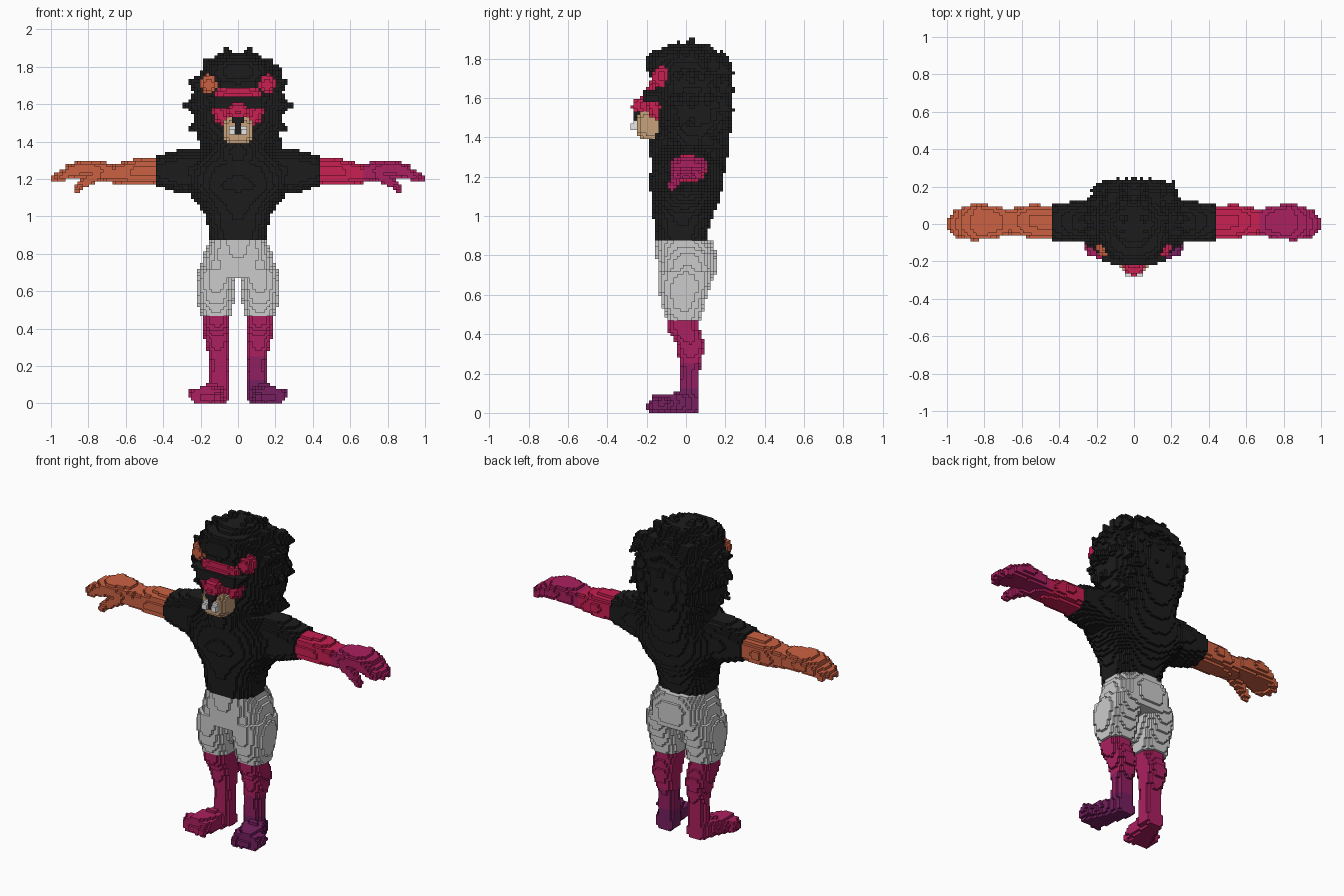
import bpy
import math
from mathutils import Vector

if "Cube" in bpy.data.objects:
    bpy.data.objects.remove(bpy.data.objects["Cube"], do_unlink=True)

CELL = 1 / 64      # edge length of one building block
cells = {}         # block position -> part name


def fill(part, low, high, inside):
    """Give a part every block whose centre passes the inside test."""
    ranges = [range(math.floor(a / CELL), math.ceil(b / CELL) + 1) for a, b in zip(low, high)]
    for i in ranges[0]:
        for j in ranges[1]:
            for k in ranges[2]:
                if k >= 0 and -64 <= i < 64:
                    centre = Vector((i + .5, j + .5, k + .5)) * CELL
                    if inside(centre):
                        cells[i, j, k] = part


def blob(part, at, size, power=2):
    """Ellipsoid; a higher power makes it boxier."""
    at, size = Vector(at), Vector(size)

    def inside(p):
        return sum(abs((p[n] - at[n]) / size[n]) ** power for n in range(3)) <= 1
    fill(part, at - size, at + size, inside)


def spike(part, start, end, thick, thin):
    """Tapered round-ended rod."""
    start, end = Vector(start), Vector(end)
    line = end - start
    pad = Vector((thick, thick, thick))

    def inside(p):
        t = max(0, min(1, (p - start).dot(line) / line.length_squared))
        return (p - start - line * t).length <= thick + (thin - thick) * t
    low = Vector(map(min, start, end)) - pad
    high = Vector(map(max, start, end)) + pad
    fill(part, low, high, inside)


def loft(part, axis, rows, side=1, power=2.4):
    """Rounded sections along an axis: station, two centres, two radii."""
    u, v = [n for n in range(3) if n != axis]
    rows = [list(r) for r in sorted(rows)]
    for r in rows:
        if axis == 0:
            r[0] *= side
        else:
            r[1] *= side
    rows.sort()

    def inside(p):
        for a, b in zip(rows, rows[1:]):
            if a[0] <= p[axis] <= b[0]:
                t = (p[axis] - a[0]) / (b[0] - a[0])
                cu, cv, ru, rv = [m + (n - m) * t for m, n in zip(a[1:], b[1:])]
                return abs((p[u] - cu) / ru) ** power + abs((p[v] - cv) / rv) ** power <= 1
        return False
    low, high = [0, 0, 0], [0, 0, 0]
    low[axis], high[axis] = rows[0][0], rows[-1][0]
    for n, c in ((u, 1), (v, 2)):
        low[n] = min(r[c] - r[c + 2] for r in rows)
        high[n] = max(r[c] + r[c + 2] for r in rows)
    fill(part, low, high, inside)


X, Y, Z = range(3)
SIDES = (("left", 1), ("right", -1))

# Legs, feet and toes
for name, s in SIDES:
    leg = name + "_leg"
    loft(leg, Z, [(.02, .1, .015, .05, .055), (.22, .1, .02, .05, .05),
                  (.35, .11, .025, .07, .075), (.42, .115, -.01, .075, .08),
                  (.48, .115, -.02, .07, .08)], s)
    loft(leg, Y, [(-.17, .17, .043, .08, .043), (-.12, .16, .045, .08, .045),
                  (-.05, .135, .052, .065, .052), (.07, .1, .045, .05, .045)], s, power=3)
    for toe in range(4):
        x = s * (.11 + toe * .04)
        spike(leg, (x, -.12, .05), (x, -.18 + toe * .008, .03), .035, .024)

# Shorts
loft("shorts", Z, [(.67, 0, 0, .2, .14), (.72, 0, .005, .2, .15),
                   (.8, 0, .005, .185, .155), (.87, 0, -.01, .155, .145)])
for name, s in SIDES:
    loft("shorts", Z, [(.47, .115, -.01, .085, .085), (.55, .12, -.015, .098, .11),
                       (.64, .117, -.01, .105, .13), (.72, .105, 0, .105, .145)], s)

# Shirt with sleeves
loft("shirt", Z, [(.87, 0, -.03, .155, .13), (1, 0, -.015, .17, .15),
                  (1.08, 0, 0, .225, .17), (1.16, 0, 0, .29, .185),
                  (1.26, 0, .01, .28, .185), (1.36, 0, 0, .2, .14)])
for name, s in SIDES:
    loft("shirt", X, [(.1, .01, 1.24, .12, .12), (.3, .01, 1.24, .11, .12),
                      (.44, .01, 1.245, .1, .078)], s)

# Arms, fingers and thumbs
for name, s in SIDES:
    arm = name + "_arm"
    loft(arm, X, [(.44, .012, 1.24, .085, .07), (.55, .015, 1.24, .09, .068),
                  (.66, .01, 1.23, .07, .052), (.75, .01, 1.25, .085, .05),
                  (.83, .015, 1.255, .095, .05), (.92, .008, 1.235, .085, .038)], s)
    for y, reach in ((-.055, .95), (-.02, .978), (.02, .978), (.065, .95)):
        spike(arm, (s * .86, y, 1.25), (s * reach, y * .9, 1.21), .03, .022)
    spike(arm, (s * .75, -.04, 1.225), (s * .86, -.07, 1.15), .035, .02)

# Mane: core, hair cap and beard
loft("mane", Z, [(1.1, 0, .09, .1, .07), (1.25, 0, .08, .17, .125),
                 (1.4, 0, .05, .21, .175), (1.5, 0, .04, .24, .195),
                 (1.65, 0, .03, .245, .2), (1.78, 0, 0, .2, .18), (1.87, 0, 0, .1, .09)])
blob("mane", (0, -.07, 1.77), (.17, .135, .085), power=2.5)
blob("mane", (0, -.06, 1.34), (.14, .125, .16))

# Mane tufts in rings around the head
for y, scale in ((-.1, .83), (-.04, .96), (.03, 1), (.11, .92), (.18, .76)):
    for n in range(5):
        for name, s in SIDES:
            angle = math.radians(13 + 26 * n)
            out = Vector((s * .3 * math.sin(angle), 0, .32 * math.cos(angle))) * scale
            if y > -.1 or n < 2:
                base = Vector((0, y, 1.6))
                spike("mane", base + out * .72, base + out * .98, .06, .008)

# Mane tufts down the back
for row in range(6):
    z = 1.25 + row * .095
    for n in range(-2, 3):
        x = (n + .5 * (row % 2)) * .075
        depth = .195 + .055 * min(1, row / 3) - abs(x) * .15
        spike("mane", (x, depth - .08, z + .04), (x * 1.1, depth, z), .05, .01)

# Face, glasses and ears
blob("face", (0, -.1, 1.59), (.135, .1, .105), power=4)
blob("face", (0, -.2, 1.56), (.065, .075, .05))
blob("glasses", (0, -.17, 1.607), (.135, .05, .034), power=8)
for name, s in SIDES:
    blob("glasses", (s * .145, -.14, 1.63), (.02, .07, .014), power=8)
    blob(name + "_ear", (s * .155, -.125, 1.705), (.045, .05, .055))

# Muzzle, nose, mouth and teeth
blob("muzzle", (0, -.185, 1.465), (.08, .07, .078), power=3)
blob("nose", (0, -.25, 1.515), (.035, .024, .026))
blob("mouth", (0, -.25, 1.465), (.028, .02, .03))
for name, s in SIDES:
    blob("teeth", (s * .035, -.25, 1.455), (.018, .026, .025), power=4)

# Flat colours
PALETTE = {
    "black": (.012, .012, .012), "pale_grey": (.6, .6, .6),
    "orange": (.6, .12, .055), "crimson": (.58, .014, .085),
    "magenta": (.41, .014, .115), "berry": (.28, .014, .115),
    "plum": (.18, .014, .115), "tan": (.57, .36, .2), "white": (.9, .9, .9),
}
materials = {}
for name, colour in PALETTE.items():
    mat = bpy.data.materials.new(name)
    mat.use_nodes = True
    mat.diffuse_color = (*colour, 1)
    mat.node_tree.nodes["Principled BSDF"].inputs["Base Color"].default_value = (*colour, 1)
    materials[name] = mat

PART_COLOURS = {
    "shorts": ["pale_grey"], "right_arm": ["orange"], "right_ear": ["orange"],
    "left_ear": ["crimson"], "face": ["crimson"], "right_leg": ["magenta"],
    "left_arm": ["crimson", "magenta"], "left_leg": ["magenta", "berry", "plum"],
    "muzzle": ["tan"], "teeth": ["white"],
}


def colour_slot(part, x, z):
    """Two-tone arm along its length, three-tone leg by height."""
    if part == "left_arm":
        return int(x > .67)
    if part == "left_leg":
        return int(z < .25) + int(z < .12)
    return 0


# Turn each part's outer block sides into a mesh
for part in sorted(set(cells.values())):
    verts, faces, slots = {}, [], []
    for cell in [c for c, owner in cells.items() if owner == part]:
        for axis in range(3):
            u, v = (axis + 1) % 3, (axis + 2) % 3
            for step in (0, 1):
                beside = list(cell)
                beside[axis] += 2 * step - 1
                if tuple(beside) in cells:
                    continue
                ring = []
                for du, dv in ((0, 0), (1, 0), (1, 1), (0, 1)):
                    corner = list(cell)
                    corner[axis] += step
                    corner[u] += du
                    corner[v] += dv
                    ring.append(verts.setdefault(tuple(corner), len(verts)))
                faces.append(ring if step else ring[::-1])
                slots.append(colour_slot(part, cell[0] * CELL, cell[2] * CELL))
    mesh = bpy.data.meshes.new(part)
    mesh.from_pydata([Vector(c) * CELL for c in verts], [], faces)
    for name in PART_COLOURS.get(part, ["black"]):
        mesh.materials.append(materials[name])
    for face, slot in zip(mesh.polygons, slots):
        face.material_index = slot
    bpy.context.collection.objects.link(bpy.data.objects.new(part, mesh))
